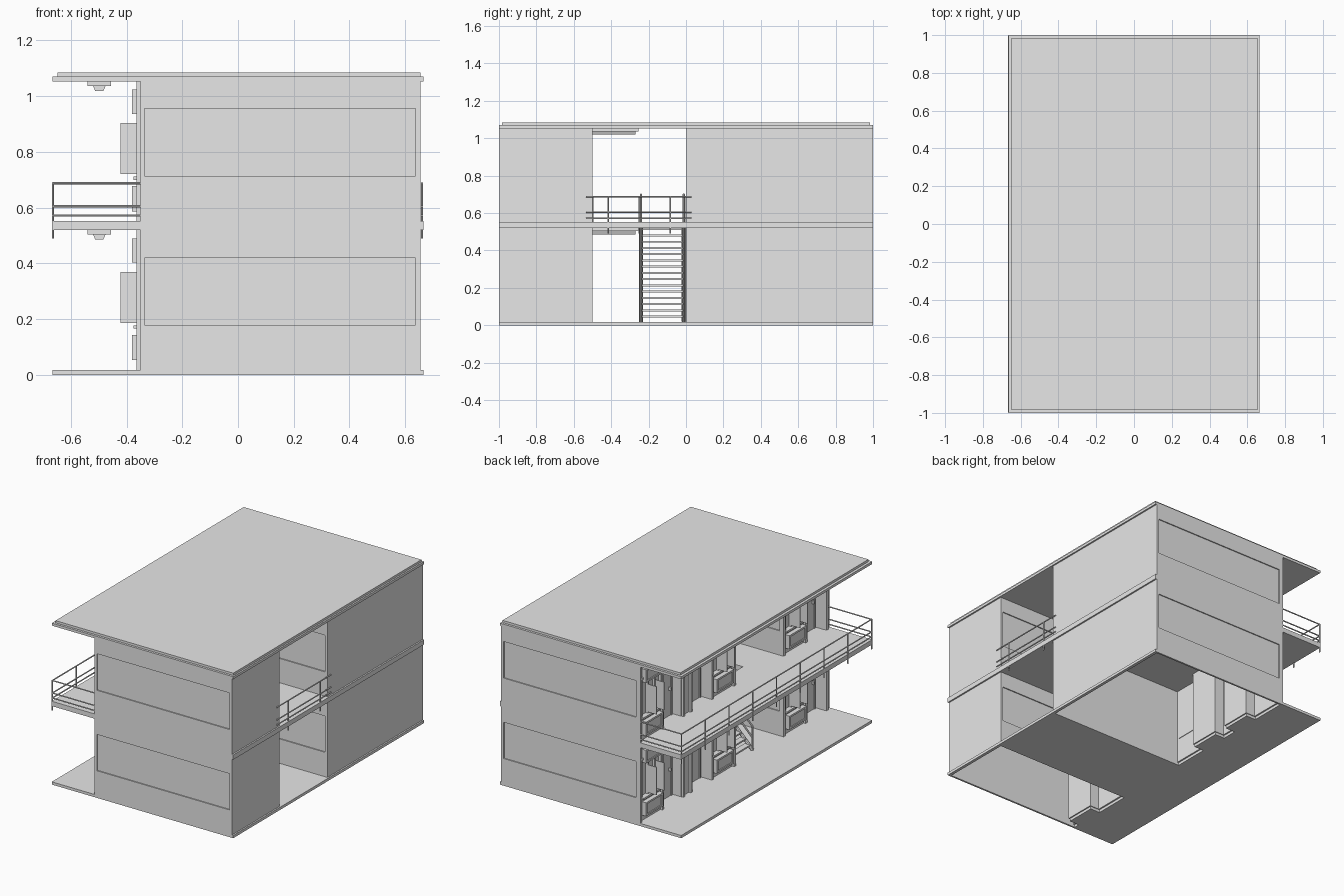
import bpy, bmesh
from mathutils import Vector, Matrix

if "Cube" in bpy.data.objects:
    bpy.data.objects.remove(bpy.data.objects["Cube"])

GREY = (0.8, 0.8, 0.8, 1)
mat = bpy.data.materials.new("plain grey")
mat.use_nodes = True
mat.diffuse_color = GREY
mat.node_tree.nodes["Principled BSDF"].inputs["Base Color"].default_value = GREY

WALL, EAST, EDGE = -0.35, 0.655, 0.665
FLOORS = (0.018, 0.552)
STOREY = 0.502


def make(name, boxes=(), bars=(), radius=0.004):
    """One object from boxes (x0,x1,y0,y1,z0,z1) and round bars (start,end)."""
    bm = bmesh.new()
    for x0, x1, y0, y1, z0, z1 in boxes:
        m = Matrix.Translation(((x0 + x1) / 2, (y0 + y1) / 2, (z0 + z1) / 2))
        m = m @ Matrix.Diagonal((abs(x1 - x0), abs(y1 - y0), abs(z1 - z0), 1))
        bmesh.ops.create_cube(bm, size=1, matrix=m)
    for a, b in bars:
        a, b = Vector(a), Vector(b)
        d = b - a
        m = Matrix.Translation((a + b) / 2) @ d.to_track_quat('Z', 'Y').to_matrix().to_4x4()
        bmesh.ops.create_cone(bm, cap_ends=True, segments=8, radius1=radius,
                              radius2=radius, depth=d.length, matrix=m)
    me = bpy.data.meshes.new(name)
    bm.to_mesh(me)
    bm.free()
    me.materials.append(mat)
    ob = bpy.data.objects.new(name, me)
    bpy.context.collection.objects.link(ob)
    return ob


# Ground slab, open beneath the rooms
make("ground_slab", [(-EDGE, WALL, -1, 1, 0, 0.018),
                     (WALL, EDGE, -0.5, 0, 0, 0.018),
                     (EAST, EDGE, -1, -0.5, 0, 0.018),
                     (EAST, EDGE, 0, 1, 0, 0.018)])

# Upper floor with a stair opening in the passage
HOLE0, HOLE1, HOLEY = -0.25, 0.2, -0.24
make("upper_floor", [(-EDGE, EDGE, 0, 1, 0.52, 0.552),
                     (-EDGE, EDGE, -1, HOLEY, 0.52, 0.552),
                     (-EDGE, HOLE0, HOLEY, 0, 0.52, 0.552),
                     (HOLE1, EDGE, HOLEY, 0, 0.52, 0.552)])

# Roof in two steps
make("roof", [(-EDGE, EDGE, -1, 1, 1.053, 1.07),
              (-0.648, EAST, -0.985, 0.985, 1.07, 1.085)])

# East walls
make("east_wall", [(EAST - 0.01, EAST, -1, -0.5, 0, 1.055),
                   (EAST - 0.01, EAST, 0, 1, 0, 1.055)])


# End walls with a shallow recessed panel on each storey
def end_wall(name, y, out):
    inner, mid = y - out * 0.012, y - out * 0.007
    boxes = [(WALL, EAST, inner, mid, 0, 1.055)]
    for z0, z1 in ((0, 0.18), (0.42, 0.713), (0.955, 1.055)):
        boxes.append((WALL, EAST, mid, y, z0, z1))
    for z0, z1 in ((0.18, 0.42), (0.713, 0.955)):
        boxes.append((WALL, WALL + 0.015, mid, y, z0, z1))
        boxes.append((EAST - 0.018, EAST, mid, y, z0, z1))
    make(name, boxes)


end_wall("front_wall", -1, -1)
end_wall("passage_front_wall", -0.5, 1)
end_wall("passage_back_wall", 0, -1)
end_wall("back_wall", 1, 1)


# Walkway facade: window bay and recessed door for each half-unit module
def module(tag, y, d, z):
    def part(name, rows):
        make(name + tag, [(x0, x1, y + d * s0, y + d * s1, z + a, z + b)
                          for x0, x1, s0, s1, a, b in rows])

    back = WALL + 0.01
    deep = WALL + 0.07
    part("facade_wall", [
        (WALL, back, 0, 0.03, 0, STOREY),
        (WALL, back, 0.03, 0.23, 0, 0.16),
        (WALL, back, 0.03, 0.23, 0.41, STOREY),
        (WALL, back, 0.23, 0.25, 0, STOREY),
        (WALL, back, 0.45, 0.5, 0, STOREY),
        (WALL, deep, 0.245, 0.25, 0, STOREY),
        (WALL, deep, 0.45, 0.455, 0, STOREY),
        (deep, deep + 0.008, 0.245, 0.455, 0, STOREY),
        (WALL, deep, 0.25, 0.45, -0.018, 0)])
    part("pilasters", [(WALL - 0.015, WALL, s, s + 0.018, 0, STOREY)
                       for s in (0.0, 0.232, 0.452)])
    part("window_pane", [(back - 0.002, back + 0.004, 0.03, 0.23, 0.16, 0.41)])
    part("window_frame", [
        (WALL - 0.025, WALL, 0.022, 0.238, 0.148, 0.16),
        (WALL - 0.012, WALL, 0.022, 0.238, 0.405, 0.417)] + [
        (WALL - 0.008, back, s, s + 0.01, 0.16, 0.41)
        for s in (0.025, 0.09, 0.16, 0.225)])
    part("open_casements", [(WALL - 0.072, WALL, s, s + 0.006, 0.168, 0.352)
                            for s in (0.09, 0.168)])
    # Framed boxes below and above the window
    for name, a, b in (("apron_box", 0.035, 0.125), ("header_box", 0.385, 0.472)):
        x = WALL - 0.03
        part(name, [(x + 0.006, WALL, 0.04, 0.22, a, b),
                    (x, x + 0.006, 0.04, 0.22, a, a + 0.012),
                    (x, x + 0.006, 0.04, 0.22, b - 0.012, b),
                    (x, x + 0.006, 0.04, 0.055, a + 0.012, b - 0.012),
                    (x, x + 0.006, 0.205, 0.22, a + 0.012, b - 0.012)])
    part("door", [(deep - 0.006, deep, 0.27, 0.43, 0, 0.38),
                  (deep - 0.012, deep, 0.26, 0.27, 0, 0.4),
                  (deep - 0.012, deep, 0.43, 0.44, 0, 0.4),
                  (deep - 0.012, deep, 0.26, 0.44, 0.38, 0.4),
                  (deep - 0.022, deep, 0.41, 0.42, 0.17, 0.19)])
    part("door_beam", [(WALL - 0.012, WALL + 0.01, 0.25, 0.45, 0.41, 0.43)])


for level, z in zip(("lower", "upper"), FLOORS):
    for unit, y, d in (("front", -0.5, -1), ("middle", 0, 1), ("back", 1, -1)):
        module(f"_{level}_{unit}", y, d, z)

# Ceiling lamps over the walkway
for level, top in (("lower", 0.52), ("upper", 1.053)):
    for side, y in (("front", -0.5), ("back", 0.5)):
        lamp = make(f"lamp_{level}_{side}", [(-0.54, -0.455, y - 0.245, y + 0.245, top - 0.016, top),
                                             (-0.52, -0.475, y - 0.23, y + 0.23, top - 0.034, top - 0.016)])
        for v in lamp.data.vertices:
            if v.co.z < top - 0.03:
                v.co.x = -0.4975 + (v.co.x + 0.4975) * 0.65

# Railings: three rails and side-mounted posts
RAILS = (0.572, 0.605, 0.688)


def railing(name, a, b, posts):
    a, b = Vector(a), Vector(b)
    bars = [((*a, z), (*b, z)) for z in RAILS]
    for t in posts:
        p = a.lerp(b, t)
        bars.append(((*p, 0.49), (*p, 0.69)))
    make(name, bars=bars)


RX = -0.664
railing("walkway_railing", (RX, -0.995), (RX, 0.995), [i / 8 for i in range(9)])
for name, y in (("front", -0.995), ("back", 0.995)):
    railing(name + "_end_railing", (RX, y), (WALL, y), [])
railing("passage_railing", (0.66, -0.535), (0.66, 0.03), [0.21, 0.8])

# Open stair rising through the passage
STEPS = 15
X0, X1 = -0.32, 0.2
treads = []
for i in range(STEPS):
    t = (i + 1) / (STEPS + 1)
    x, z = X0 + (X1 - X0) * t, 0.018 + 0.534 * t
    treads.append((x - 0.02, x + 0.02, -0.235, -0.015, z - 0.01, z))
make("stair_treads", treads)
for name, y in (("right", -0.24), ("left", -0.012)):
    make(name + "_stringer", bars=[((X0, y, 0.02), (X1, y, 0.535))], radius=0.011)
    rails = [((X0, y, 0.175), (X1, y, 0.70)), ((X0, y, 0.10), (X1, y, 0.625))]
    for t in (0, 0.25, 0.5, 0.75, 1):
        x = X0 + (X1 - X0) * t
        z = 0.018 + 0.525 * t
        rails.append(((x, y, z), (x, y, z + 0.157)))
    make(name + "_handrail", bars=rails, radius=0.006)
